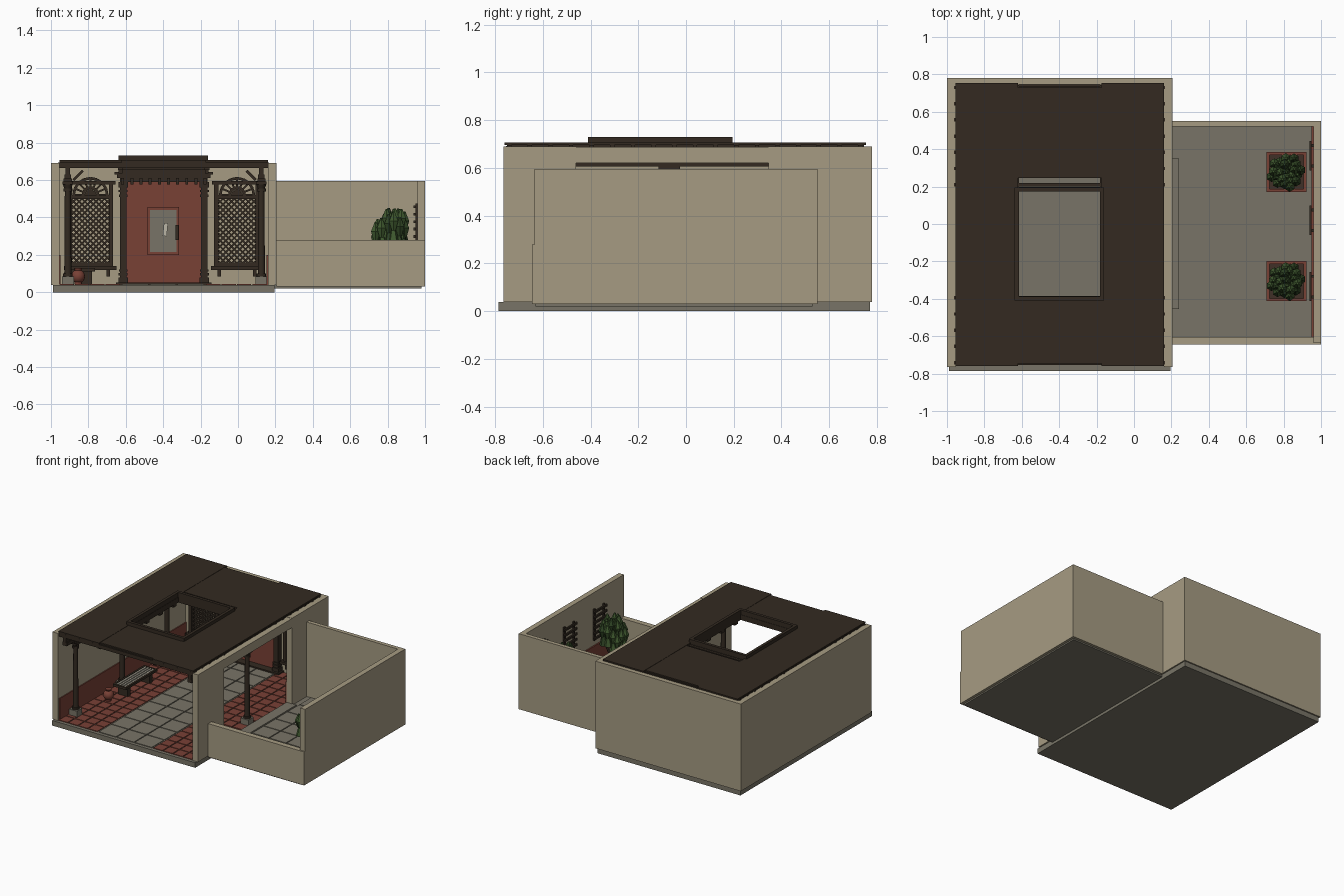
import bpy, bmesh, math, random
from mathutils import Vector, Matrix

cube = bpy.data.objects.get("Cube")
if cube:
    bpy.data.objects.remove(cube)
random.seed(4)


def material(name, *rgb):
    m = bpy.data.materials.new(name)
    m.use_nodes = True
    m.diffuse_color = (*rgb, 1)
    m.node_tree.nodes["Principled BSDF"].inputs["Base Color"].default_value = (*rgb, 1)
    return m


plaster = material("plaster", .38, .33, .225)
stone = material("grey stone", .19, .175, .135)
wood = material("dark wood", .033, .023, .015)
brick = material("terracotta red", .19, .052, .036)
leaf = material("leaf green", .05, .10, .028)
leaf_dark = material("dark leaf green", .03, .06, .018)
soil = material("soil", .05, .03, .02)
cream = material("cream", .5, .47, .38)


class Part:
    """Collects simple solids into one object of one colour."""

    def __init__(self, name, mat):
        self.name, self.mat, self.bm = name, mat, bmesh.new()

    def box(self, x0, x1, y0, y1, z0, z1):
        mat = Matrix.Translation(((x0 + x1) / 2, (y0 + y1) / 2, (z0 + z1) / 2))
        bmesh.ops.create_cube(self.bm, size=1, matrix=mat @ Matrix.Diagonal((x1 - x0, y1 - y0, z1 - z0, 1)))
        return self

    def bar(self, p, q, w):
        p, q = Vector(p), Vector(q)
        rot = (q - p).to_track_quat('Z', 'Y').to_matrix().to_4x4()
        size = Matrix.Diagonal((w, w, (q - p).length, 1))
        bmesh.ops.create_cube(self.bm, size=1, matrix=Matrix.Translation((p + q) / 2) @ rot @ size)
        return self

    def drum(self, x, y, z0, z1, r, r2=None, sides=12):
        bmesh.ops.create_cone(self.bm, cap_ends=True, segments=sides, radius1=r, radius2=r2 or r,
                              depth=z1 - z0, matrix=Matrix.Translation((x, y, (z0 + z1) / 2)))
        return self

    def done(self, smooth=False):
        me = bpy.data.meshes.new(self.name)
        self.bm.to_mesh(me)
        self.bm.free()
        me.materials.append(self.mat)
        ob = bpy.data.objects.new(self.name, me)
        bpy.context.collection.objects.link(ob)
        if smooth:
            bpy.ops.object.select_all(action='DESELECT')
            ob.select_set(True)
            bpy.context.view_layer.objects.active = ob
            bpy.ops.object.shade_smooth_by_angle()
        return ob


def frame(part, x0, x1, y0, y1, z0, z1, w):
    """Rectangular frame lying flat."""
    part.box(x0, x1, y0, y0 + w, z0, z1).box(x0, x1, y1 - w, y1, z0, z1)
    part.box(x0, x0 + w, y0 + w, y1 - w, z0, z1).box(x1 - w, x1, y0 + w, y1 - w, z0, z1)


def tiles(name, mat, x0, x1, y0, y1, nx, ny, z, gap=.007):
    p = Part(name, mat)
    dx, dy = (x1 - x0) / nx, (y1 - y0) / ny
    for i in range(nx):
        for j in range(ny):
            x, y = x0 + i * dx, y0 + j * dy
            p.box(x, x + dx - gap, y, y + dy - gap, z, z + .007)
    p.done()


MID = -.397           # centre line of the hall
SIDES = (-1, 1)

# Floors
Part("hall_floor_slab", stone).box(-.99, .195, -.785, .77, 0, .038).done()
Part("yard_floor_slab", stone).box(.195, .98, -.63, .53, .02, .038).done()
Part("side_step", stone).box(.16, .24, -.455, .35, .03, .05).done()
tiles("left_red_tiles", brick, -.955, -.625, -.76, .745, 4, 18, .036)
tiles("right_red_tiles", brick, -.17, .16, -.76, .745, 4, 18, .036)
tiles("centre_stone_tiles", stone, -.62, -.175, -.76, .745, 3, 10, .036)
tiles("yard_stone_tiles", stone, .245, .955, -.6, .52, 5, 8, .036)

# Walls
Part("left_wall", plaster).box(-1, -.955, -.765, .78, .038, .69).done()
Part("back_wall", plaster).box(-.955, .16, .745, .78, .038, .69).done()
w = Part("right_wall", plaster)
w.box(.16, .205, -.765, -.46, .038, .69).box(.16, .205, .345, .78, .038, .69)
w.box(.16, .205, -.46, .345, .62, .688).done()
w = Part("yard_walls", plaster)
w.box(.205, 1, .52, .55, .03, .595).box(.96, 1, -.635, .52, .03, .595)
w.box(.205, 1, -.645, -.605, .03, .28).done()

# Red wainscots
w = Part("wainscots", brick)
w.box(-.956, -.948, -.75, .745, .04, .2).box(.152, .161, -.75, -.46, .04, .2)
w.box(.152, .161, .345, .745, .04, .2).box(.95, .961, -.605, .52, .04, .2).done()

# Roof with rafters and raised skylight curb
r = Part("roof", wood)
r.box(-.955, -.62, -.76, .755, .695, .706).box(-.175, .16, -.76, .755, .695, .706)
r.box(-.62, -.175, -.745, -.39, .693, .704).box(-.62, -.175, .245, .73, .693, .704).done()
r = Part("rafters", wood)
for k in range(18):
    y = -.75 + k * .0865
    if -.4 < y < .2:
        r.box(-.955, -.63, y, y + .018, .672, .695).box(-.165, .16, y, y + .018, .672, .695)
    else:
        r.box(-.962, .167, y, y + .018, .672, .695)
r.done()
s = Part("skylight_curb", wood)
frame(s, -.638, -.16, -.41, .195, .69, .73, .022)
s.done()

# Long beams and the skylight beams with hanging corbels
b = Part("long_beams", wood)
for x in (-.91, .125):
    b.box(x - .018, x + .018, -.75, .745, .605, .63).box(x - .012, x + .012, -.75, .745, .63, .675)
for x in (-.628, -.167):
    b.box(x - .014, x + .014, -.745, .745, .655, .695)
    for y in (-.36, -.2, -.04, .12):
        b.box(x - .01, x + .01, y, y + .035, .635, .655)
for y in (-.4, .185):
    b.box(-.628, -.167, y - .012, y + .012, .655, .695)
b.box(-.955, .16, -.755, -.735, .665, .692).done()

# Columns on stone bases with capitals and braces
c, bases = Part("columns", wood), Part("column_bases", stone)
for side, x in ((1, -.91), (-1, .125)):
    for y in (-.62, -.07, .46):
        bases.box(x - .032, x + .032, y - .032, y + .032, .038, .085)
        c.drum(x, y, .085, .1, .026).drum(x, y, .1, .56, .019, .016)
        c.drum(x, y, .54, .555, .024).box(x - .028, x + .028, y - .028, y + .028, .575, .592)
        c.box(x - .022, x + .022, y - .045, y + .045, .59, .607).drum(x, y, .555, .58, .018, .028)
        c.bar((x + side * .03, y, .6), (x + side * .08, y, .65), .014)
c.done(True)
bases.done()

# Portal on the back wall
Part("red_panel", brick).box(-.6, -.195, .735, .746, .05, .59).done()
p = Part("portal", wood)
for s in SIDES:
    x = MID + s * .217
    p.box(x - .018, x + .018, .705, .745, .05, .59)
    for z, h, o in ((.05, .03, .026), (.09, .012, .024), (.11, .012, .022),
                    (.51, .012, .022), (.535, .012, .024), (.56, .03, .026)):
        p.box(x - o, x + o, .698, .745, z, z + h)
for z, h, o in ((.59, .02, .235), (.61, .02, .25), (.63, .012, .262), (.642, .025, .24)):
    p.box(MID - o, MID + o, .69, .745, z, z + h)
for k in range(10):
    x = MID - .22 + k * .049
    p.box(x - .008, x + .008, .68, .7, .575, .61)
p.box(MID - .255, MID + .255, .68, .745, .04, .053).done()

# Framed picture on the panel
f = Part("picture_frame", brick)
f.box(-.485, -.47, .72, .736, .2, .455).box(-.33, -.315, .72, .736, .2, .455)
f.box(-.47, -.33, .72, .736, .2, .215).box(-.47, -.33, .72, .736, .44, .455).done()
Part("picture", stone).box(-.47, -.33, .728, .736, .215, .44).done()
Part("picture_figure", cream).bar((-.392, .727, .3), (-.385, .727, .37), .022).done()
Part("picture_bracket", wood).box(-.335, -.318, .7, .73, .28, .36).done()

# Lattice windows with fan tops
for side, nm in ((-1, "right"), (1, "left")):
    x = MID + side * .392
    a, y, z0, z1 = .1, .73, .15, .52
    g = Part(nm + "_lattice_window", wood)
    for s in SIDES:
        g.box(x + s * .11 - .012, x + s * .11 + .012, .715, .745, .135, .59)
        g.box(x + s * .095 - .01, x + s * .095 + .01, .71, .745, .085, .12)
    g.box(x - .14, x + .14, .7, .745, .12, .14).box(x - .11, x + .11, .72, .745, .14, .16)
    g.box(x - .11, x + .11, .715, .745, .5, .52).box(x - .135, x + .135, .715, .745, .575, .595)
    half, mid = (z1 - z0) / 2, (z0 + z1) / 2
    for k in range(-12, 13):
        off = k * .03
        lo, hi = max(-a, off - half), min(a, off + half)
        if hi - lo > .01:
            for s in SIDES:
                g.bar((x + s * lo, y, mid + lo - off), (x + s * hi, y, mid + hi - off), .009)
    for k in range(9):
        t, t2 = math.pi * k / 8, math.pi * (k + 1) / 8
        g.bar((x, y, .52), (x + .09 * math.cos(t), y, .52 + .09 * math.sin(t)), .01)
        if k < 8:
            for rad in (.04, .09):
                g.bar((x + rad * math.cos(t), y, .52 + rad * math.sin(t)),
                      (x + rad * math.cos(t2), y, .52 + rad * math.sin(t2)), .014)
    g.done()

# Bench and clay jar
b = Part("bench", wood)
for y in (-.19, .07):
    b.box(-.86, -.78, y, y + .03, .04, .115)
frame(b, -.875, -.765, -.23, .14, .112, .13, .014)
b.done()
b = Part("bench_slats", cream)
for k in range(4):
    b.box(-.857 + k * .021, -.845 + k * .021, -.216, .126, .118, .129)
b.done()
j = Part("clay_jar", brick)
bmesh.ops.create_uvsphere(j.bm, u_segments=16, v_segments=10, radius=.037,
                          matrix=Matrix.Translation((-.855, -.31, .085)))
j.drum(-.855, -.31, .042, .06, .02).drum(-.855, -.31, .115, .13, .016, .022).done(True)

# Planters with leafy shrubs
for y, nm in ((.278, "back"), (-.305, "front")):
    p = Part(nm + "_planter", brick)
    frame(p, .708, .922, y - .108, y + .108, .04, .1, .016)
    p.done()
    Part(nm + "_soil", soil).box(.72, .91, y - .095, y + .095, .04, .09).done()
    t = Part(nm + "_trunks", soil)
    shrubs = (Part(nm + "_foliage", leaf), Part(nm + "_inner_foliage", leaf_dark))
    for k in range(26):
        ang, rad = k * 2.4, .085 * math.sqrt(k / 26)
        cx, cy = .815 + rad * math.cos(ang), y + rad * math.sin(ang)
        top = random.uniform(.39, .455) - (.05 if cx < .78 else 0)
        if k % 4 == 0:
            t.bar((.815, y, .09), (cx, cy, top - .09), .011)
        sh = shrubs[k % 3 == 0]
        sh.drum(cx, cy, top - .05, top, .028, .006, 6)
        sh.drum(cx, cy, top - .1, top - .05, .012, .028, 6)
        sh.drum(cx * .9 + .0815, cy * .9 + y * .1, top - .16, top - .09, .03, .012, 5)
    for sh in shrubs:
        sh.done()
    t.done()

# Slatted trellises on the yard wall
t = Part("trellises", wood)
for y in (.365, .02, -.335):
    for k in range(6):
        z = .25 + k * .04
        t.box(.938, .95, y - .078, y + .078, z, z + .015)
    for s in SIDES:
        t.box(.948, .961, y + s * .055 - .007, y + s * .055 + .007, .24, .475)
t.done()
